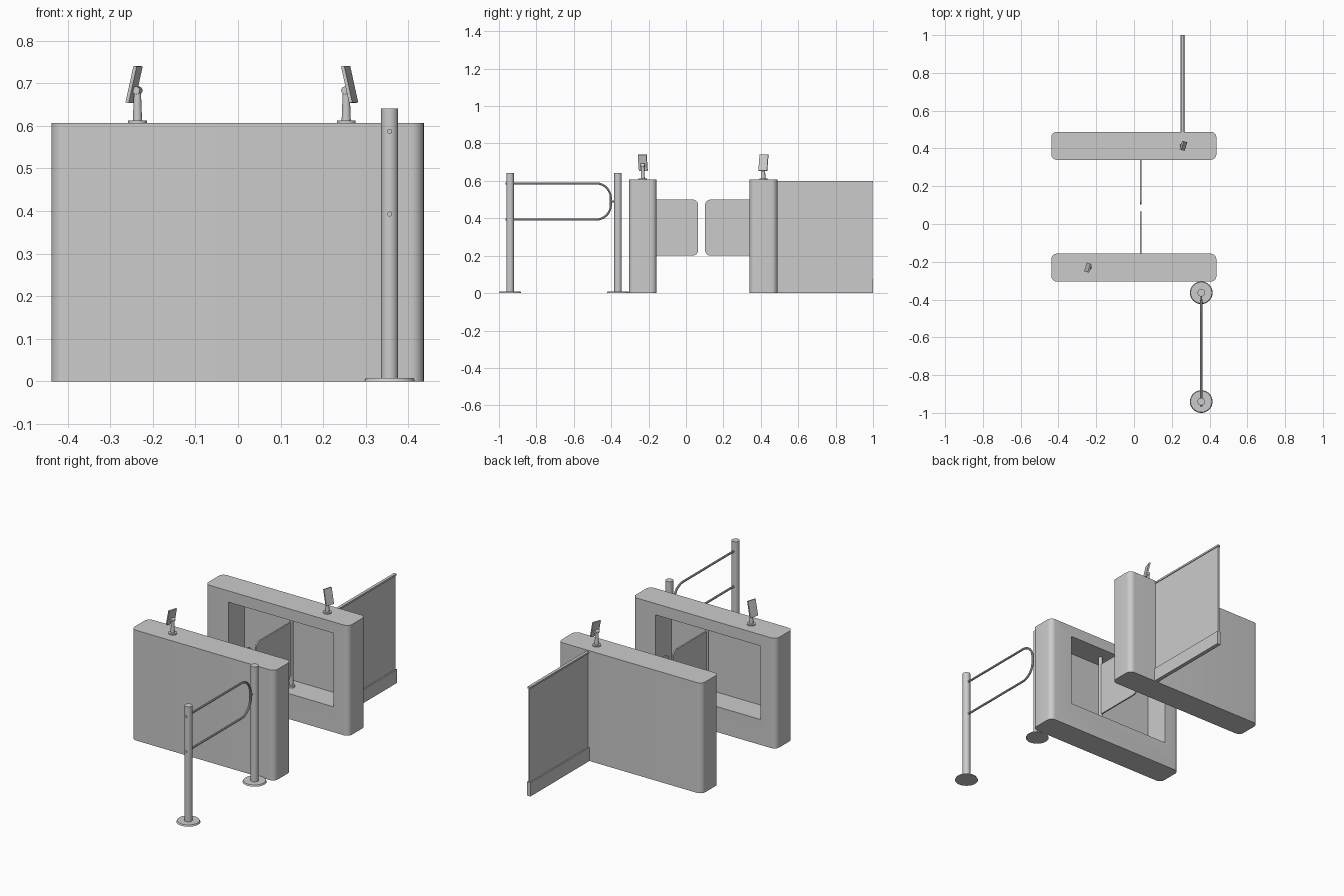
import bpy, bmesh, math
from mathutils import Matrix, Vector

default = bpy.data.objects.get("Cube")
if default:
    bpy.data.objects.remove(default, do_unlink=True)

GREY = (0.6, 0.6, 0.6, 1.0)
grey = bpy.data.materials.new("satin_grey")
grey.use_nodes = True
grey.diffuse_color = GREY
grey.node_tree.nodes["Principled BSDF"].inputs["Base Color"].default_value = GREY


def finish(bm, name):
    """Turn a bmesh into a shaded, coloured object."""
    mesh = bpy.data.meshes.new(name)
    bmesh.ops.recalc_face_normals(bm, faces=bm.faces)
    bm.to_mesh(mesh)
    bm.free()
    obj = bpy.data.objects.new(name, mesh)
    bpy.context.collection.objects.link(obj)
    mesh.materials.append(grey)
    smooth(obj)
    return obj


def smooth(obj):
    bpy.ops.object.select_all(action='DESELECT')
    obj.select_set(True)
    bpy.context.view_layer.objects.active = obj
    bpy.ops.object.shade_smooth_by_angle(angle=math.radians(35))


def box(name, xs, ys, zs, radius=0, axis=2, keep=lambda p: True):
    """Box between limits; edges along an axis may be rounded."""
    bm = bmesh.new()
    bmesh.ops.create_cube(bm, size=1)
    for v in bm.verts:
        v.co = Vector([(lim[0] + lim[1]) / 2 + c * (lim[1] - lim[0])
                       for c, lim in zip(v.co, (xs, ys, zs))])
    if radius:
        edges = [e for e in bm.edges
                 if abs((e.verts[0].co - e.verts[1].co).normalized()[axis]) > 0.9
                 and keep((e.verts[0].co + e.verts[1].co) / 2)]
        bmesh.ops.bevel(bm, geom=edges, offset=radius, segments=8,
                        profile=0.5, affect='EDGES')
    return finish(bm, name)


def rod(name, x, y, z0, z1, r0, r1=None, sides=32):
    bm = bmesh.new()
    bmesh.ops.create_cone(bm, cap_ends=True, segments=sides, radius1=r0,
                          radius2=r0 if r1 is None else r1, depth=z1 - z0)
    bmesh.ops.translate(bm, verts=bm.verts, vec=(x, y, (z0 + z1) / 2))
    return finish(bm, name)


def tube(name, points, radius):
    curve = bpy.data.curves.new(name, 'CURVE')
    curve.dimensions = '3D'
    curve.bevel_depth = radius
    curve.bevel_resolution = 3
    curve.use_fill_caps = True
    spline = curve.splines.new('POLY')
    spline.points.add(len(points) - 1)
    for p, co in zip(spline.points, points):
        p.co = (*co, 1)
    curve.materials.append(grey)
    obj = bpy.data.objects.new(name, curve)
    bpy.context.collection.objects.link(obj)
    bpy.ops.object.select_all(action='DESELECT')
    obj.select_set(True)
    bpy.context.view_layer.objects.active = obj
    bpy.ops.object.convert(target='MESH')
    smooth(bpy.context.object)


GATE_X = 0.035
TOP = 0.607


def lane_side(tag, s, yc, gate_end, reader_x):
    """One cabinet with its recess, swing gate and reader; s is +1 or -1."""
    span = (-0.438, 0.436)
    y = (yc - 0.074, yc + 0.074)
    cabinet = box(tag + "_cabinet", span, y, (0, TOP - 0.004), 0.03)
    box(tag + "_cabinet_lid", span, y, (TOP - 0.004, TOP), 0.03)

    # Deep recess opening toward the passage
    cutter = box(tag + "_recess_cutter", sorted((-0.295 * s, 0.345 * s)),
                 sorted((yc - s * 0.1, yc + s * 0.066)), (0.14, 0.545))
    cutter.hide_render = True
    cut = cabinet.modifiers.new("recess", 'BOOLEAN')
    cut.operation = 'DIFFERENCE'
    cut.solver = 'EXACT'
    cut.object = cutter
    bpy.context.view_layer.objects.active = cabinet
    bpy.ops.object.modifier_apply(modifier=cut.name)
    bpy.data.objects.remove(cutter, do_unlink=True)
    smooth(cabinet)

    # Pivot pole and swinging gate leaf
    rod(tag + "_gate_pole", GATE_X, yc, 0.14, 0.545, 0.01)
    rod(tag + "_gate_pole_foot", GATE_X, yc, 0.14, 0.152, 0.018)
    box(tag + "_gate", (GATE_X - 0.004, GATE_X + 0.004),
        sorted((gate_end, yc)), (0.2, 0.5), 0.03, 0,
        lambda p: abs(p.y - gate_end) < 0.01)

    # Reader stand and tilted screen
    rod(tag + "_reader_foot", reader_x, yc, TOP, TOP + 0.006, 0.022)
    rod(tag + "_reader_stem", reader_x, yc, TOP, 0.685, 0.011, 0.008)
    knuckle = rod(tag + "_reader_knuckle", 0, 0, -0.011, 0.011, 0.009)
    turn = Matrix.Rotation(math.radians(-17 if s > 0 else 163), 4, 'Z')
    knuckle.matrix_world = (Matrix.Translation((reader_x, yc, 0.683)) @ turn
                            @ Matrix.Rotation(math.pi / 2, 4, 'X'))
    screen = box(tag + "_reader_screen", (-0.004, 0.004),
                 (-0.024, 0.024), (-0.044, 0.044))
    screen.matrix_world = (Matrix.Translation((reader_x + s * 0.008, yc, 0.697))
                           @ turn @ Matrix.Rotation(math.radians(-13), 4, 'Y'))


lane_side("front", -1, -0.231, 0.065, -0.236)
lane_side("back", 1, 0.414, 0.102, 0.254)

# Fixed side screen with plinth and top rail
box("side_plinth", (0.247, 0.269), (0.485, 1.0), (0, 0.075))
box("side_panel", (0.254, 0.262), (0.485, 0.998), (0.075, 0.592))
box("side_top_rail", (0.25, 0.266), (0.485, 1.0), (0.59, 0.6))

# Handrail posts
RAIL_X = 0.356
for tag, y in (("outer", -0.94), ("inner", -0.364)):
    rod(tag + "_post", RAIL_X, y, 0, 0.641, 0.02)
    rod(tag + "_post_foot", RAIL_X, y, 0, 0.008, 0.06, 0.056, 48)

# Looped handrail with round corners
R, LOW, HIGH, END = 0.08, 0.393, 0.587, -0.402
path = [(RAIL_X, -0.965, HIGH)]
for zc, start in ((HIGH - R, 90), (LOW + R, 0)):
    for i in range(13):
        a = math.radians(start - i * 7.5)
        path.append((RAIL_X, END - R + R * math.cos(a), zc + R * math.sin(a)))
path.append((RAIL_X, -0.965, LOW))
tube("handrail", path, 0.006)
tube("handrail_bracket", [(RAIL_X, END, 0.49), (RAIL_X, -0.364, 0.49)], 0.005)
